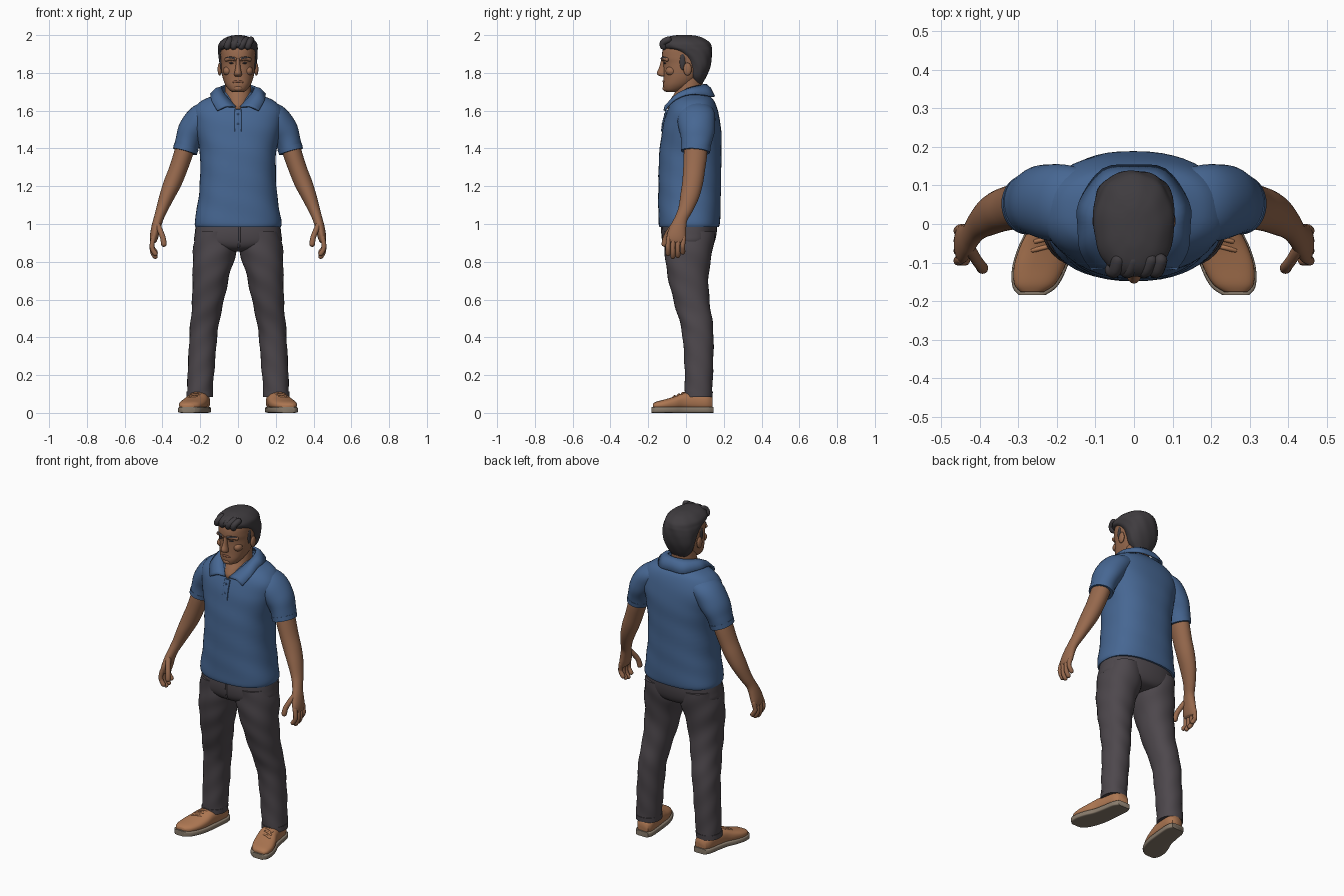
import bpy
import bmesh
from math import sin, cos, pi, copysign
from mathutils import Vector, Matrix

default_cube = bpy.data.objects.get("Cube")
if default_cube:
    bpy.data.objects.remove(default_cube, do_unlink=True)


def material(name, colour):
    mat = bpy.data.materials.new(name)
    mat.use_nodes = True
    mat.diffuse_color = (*colour, 1)
    mat.node_tree.nodes["Principled BSDF"].inputs["Base Color"].default_value = (*colour, 1)
    return mat


SKIN = material("tan skin", (0.31, 0.142, 0.075))
LIP = material("lip brown", (0.22, 0.09, 0.05))
HAIR = material("dark hair", (0.05, 0.045, 0.05))
SHIRT = material("blue cotton", (0.062, 0.135, 0.29))
BUTTON = material("navy button", (0.035, 0.075, 0.17))
TROUSER = material("charcoal cloth", (0.075, 0.064, 0.073))
LEATHER = material("tan leather", (0.42, 0.185, 0.085))
SOLE = material("grey rubber", (0.25, 0.2, 0.15))

X, Y, Z = Vector((1, 0, 0)), Vector((0, 1, 0)), Vector((0, 0, 1))


def finish(name, bm, mat, mirror=False):
    """Turn a bmesh into a smooth shaded object, mirrored over x = 0 if asked."""
    bmesh.ops.recalc_face_normals(bm, faces=bm.faces)
    mesh = bpy.data.meshes.new(name)
    bm.to_mesh(mesh)
    bm.free()
    mesh.materials.append(mat)
    obj = bpy.data.objects.new(name, mesh)
    bpy.context.collection.objects.link(obj)
    bpy.ops.object.select_all(action="DESELECT")
    obj.select_set(True)
    bpy.context.view_layer.objects.active = obj
    bpy.ops.object.shade_smooth_by_angle(angle=pi / 3)
    if mirror:
        obj.modifiers.new("mirror", "MIRROR")
    return obj


def smooth_path(rows, steps):
    """Catmull-Rom resampling of rows of numbers."""
    rows = [Vector(r) for r in rows]
    out = []
    for i in range(len(rows) - 1):
        b, c = rows[i], rows[i + 1]
        a, d = rows[max(i - 1, 0)], rows[min(i + 2, len(rows) - 1)]
        for k in range(steps):
            t = k / steps
            out.append(b + (c - a) * (t / 2) + (a * 2 - b * 5 + c * 4 - d) * (t * t / 2)
                       + (b * 3 - a - c * 3 + d) * (t ** 3 / 2))
    return out + [rows[-1]]


def loft(name, rows, mat, axes=None, mirror=False, power=2.0, fold=0.0, waves=3, sides=32, steps=5):
    """Skin rings (x, y, z, radius u, radius v); without axes they follow the path."""
    rings = smooth_path(rows, steps)
    centres = [Vector(r[:3]) for r in rings]
    bm = bmesh.new()
    loops = []
    for i, ring in enumerate(rings):
        if axes:
            u, v = axes
        else:
            t = (centres[min(i + 1, len(rings) - 1)] - centres[max(i - 1, 0)]).normalized()
            side = Y if abs(t.y) < 0.9 else X
            u = side.cross(t).normalized()
            v = t.cross(u)
        loop = []
        for k in range(sides):
            a = 2 * pi * k / sides
            swell = 1 + fold * sin(waves * a + 45 * ring[2])
            cu, cv = (copysign(abs(w) ** (2 / power), w) * swell for w in (cos(a), sin(a)))
            loop.append(bm.verts.new(centres[i] + u * cu * ring[3] + v * cv * ring[4]))
        loops.append(loop)
    for low, high in zip(loops, loops[1:]):
        for k in range(sides):
            n = (k + 1) % sides
            bm.faces.new((low[k], low[n], high[n], high[k]))
    bm.faces.new(loops[0])
    bm.faces.new(loops[-1])
    return finish(name, bm, mat, mirror)


def core(name, rows, mat, **options):
    """Central body part from rows of (height, front y, back y, half width)."""
    rings = [(0, (f + b) / 2, z, w, (b - f) / 2) for z, f, b, w in rows]
    return loft(name, rings, mat, (X, Y), **options)


def tube(name, points, radius, mat, mirror=False):
    rows = [(*p, radius, radius) for p in points]
    tip = [(*points[0], radius / 3, radius / 3)]
    end = [(*points[-1], radius / 3, radius / 3)]
    nudge = (Vector(points[-1]) - Vector(points[-2])).normalized() * radius * 0.7
    end[0] = (*(Vector(points[-1]) + nudge), radius / 3, radius / 3)
    tip[0] = (*(Vector(points[0]) - (Vector(points[1]) - Vector(points[0])).normalized() * radius * 0.7),
              radius / 3, radius / 3)
    return loft(name, tip + rows + end, mat, mirror=mirror, sides=12, steps=4)


def ball(name, centre, radii, mat, mirror=False):
    bm = bmesh.new()
    bmesh.ops.create_uvsphere(bm, u_segments=20, v_segments=12, radius=1,
                              matrix=Matrix.Translation(centre) @ Matrix.Diagonal((*radii, 1)))
    return finish(name, bm, mat, mirror)


# Shirt body, sleeves, placket and buttons
core("shirt_body", [(.985, -.14, .175, .226), (1.01, -.145, .18, .23), (1.1, -.147, .183, .215),
                    (1.2, -.147, .185, .203), (1.35, -.143, .187, .2), (1.45, -.133, .188, .215),
                    (1.53, -.12, .183, .235), (1.6, -.1, .168, .235), (1.65, -.075, .15, .195),
                    (1.68, -.045, .125, .13), (1.7, -.025, .105, .085)],
     SHIRT, power=2.4, fold=.006, sides=48)
loft("sleeve", [(.13, .05, 1.6, .055, .09), (.19, .055, 1.565, .075, .1), (.24, .058, 1.5, .075, .095),
                (.265, .055, 1.44, .067, .082), (.28, .05, 1.385, .063, .075)],
     SHIRT, mirror=True, fold=.012)
loft("sleeve_hem", [(.274, .052, 1.408, .067, .079), (.281, .05, 1.383, .065, .077)],
     SHIRT, mirror=True, steps=1)
loft("placket", [(0, -.1, 1.605, .018, .006), (0, -.117, 1.55, .018, .006), (0, -.127, 1.49, .018, .006)],
     SHIRT, power=6)
for y, z in ((-.113, 1.58), (-.125, 1.53)):
    ball("shirt_button", (0, y, z), (.006, .004, .006), BUTTON)

# Folded collar, open at the front
top_edge = [(0, .105, 1.738), (.06, .085, 1.735), (.085, .03, 1.722), (.083, -.005, 1.708),
            (.07, -.04, 1.685), (.012, -.105, 1.62)]
low_edge = [(0, .15, 1.675), (.08, .14, 1.675), (.14, .055, 1.687), (.143, -.01, 1.68),
            (.138, -.07, 1.65), (.11, -.115, 1.6)]
bm = bmesh.new()
strips = []
for t in (0, .5, 1):
    row = [Vector(a).lerp(Vector(b), t) + Z * .012 * sin(pi * t)
           for a, b in zip(smooth_path(top_edge, 4), smooth_path(low_edge, 4))]
    strips.append([bm.verts.new(p) for p in row])
for up, down in zip(strips, strips[1:]):
    for k in range(len(up) - 1):
        bm.faces.new((up[k], up[k + 1], down[k + 1], down[k]))
collar = finish("collar", bm, SHIRT, mirror=True)
solid = collar.modifiers.new("thickness", "SOLIDIFY")
solid.thickness = .01
solid.offset = 0

# Arms and hands
loft("arm", [(.27, .053, 1.44, .05, .06), (.29, .05, 1.37, .05, .062), (.317, .043, 1.29, .048, .058),
             (.345, .035, 1.22, .047, .055), (.375, .02, 1.15, .04, .05), (.402, -.002, 1.08, .031, .039),
             (.42, -.025, 1.03, .026, .034), (.433, -.04, .985, .025, .042),
             (.443, -.05, .94, .023, .05), (.448, -.055, .91, .018, .047), (.448, -.056, .9, .01, .035)],
     SKIN, mirror=True)
for i in range(4):
    y = -.095 + i * .026
    drop = (0, .015, .01, -.008)[i]
    tube("finger", [(.447, y + .005, .93), (.455, y, .89), (.452, y, .865 - drop), (.436, y, .84 - drop)],
         .0125, SKIN, mirror=True)
tube("thumb", [(.428, -.06, 1.0), (.41, -.09, .96), (.397, -.108, .925), (.392, -.115, .89)],
     .0145, SKIN, mirror=True)

# Trousers
core("trouser_hips", [(1.01, -.125, .165, .22), (.95, -.128, .162, .229), (.9, -.12, .15, .226),
                      (.87, -.1, .13, .15), (.855, -.06, .09, .06)], TROUSER, power=2.3)
loft("trouser_leg", [(.116, .02, .96, .105, .135), (.122, .014, .86, .116, .127), (.14, .01, .75, .1, .112),
                     (.152, .02, .65, .09, .1), (.165, .038, .55, .08, .092), (.177, .056, .47, .076, .086),
                     (.184, .064, .4, .073, .082), (.194, .068, .25, .071, .076),
                     (.201, .067, .13, .068, .073), (.203, .066, .085, .068, .072)],
     TROUSER, (X, Y), mirror=True, fold=.02, power=2.2)
loft("trouser_cuff", [(.202, .067, .112, .07, .075), (.203, .066, .083, .07, .074)],
     TROUSER, (X, Y), mirror=True, steps=1, power=2.2)
tube("fly_seam", [(.008, -.126, .98), (.008, -.122, .92), (.004, -.108, .88)], .006, TROUSER)

# Shoes with flat soles and laces
foot = [(.195, .14, .05, .035, .035), (.198, .11, .057, .05, .047), (.205, .05, .06, .054, .05),
        (.215, -.01, .06, .058, .047), (.23, -.06, .05, .066, .037), (.245, -.11, .043, .066, .029),
        (.257, -.155, .038, .053, .022), (.264, -.176, .035, .03, .014)]
loft("shoe_upper", foot, LEATHER, (X, Z), mirror=True, power=2.5)
loft("shoe_sole", [(x, y * 1.045, .016, w + .005, .016) for x, y, z, w, h in foot],
     SOLE, (X, Z), mirror=True, power=6)
for x, y, z in ((.217, -.015, .106), (.223, -.037, .098), (.23, -.06, .088)):
    tube("lace", [(x - .032, y + .008, z - .009), (x, y, z), (x + .032, y - .008, z - .009)],
         .006, LEATHER, mirror=True)

# Neck, head and face
core("neck", [(1.59, -.09, .07, .05), (1.625, -.099, .08, .058), (1.66, -.082, .085, .066),
              (1.7, -.058, .087, .07), (1.78, -.035, .09, .068)], SKIN)
core("head", [(1.698, -.1, -.05, .025), (1.708, -.115, -.02, .045), (1.735, -.121, .03, .066),
              (1.77, -.119, .07, .08), (1.81, -.119, .1, .088), (1.85, -.12, .115, .091),
              (1.885, -.128, .12, .092), (1.94, -.115, .115, .088), (1.98, -.06, .08, .05)],
     SKIN, power=2.2)
core("nose", [(1.875, -.13, -.1, .01), (1.83, -.142, -.1, .013), (1.802, -.154, -.1, .019),
              (1.788, -.148, -.1, .02), (1.78, -.13, -.1, .012)], SKIN)
tube("brow_ridge", [(.014, -.123, 1.873), (.04, -.116, 1.876), (.064, -.1, 1.87)], .01, SKIN, mirror=True)
tube("eyebrow", [(.018, -.129, 1.876), (.04, -.122, 1.881), (.062, -.105, 1.876)], .0055, HAIR, mirror=True)
ball("eye", (.034, -.111, 1.852), (.014, .008, .005), HAIR, mirror=True)
ball("cheek", (.055, -.078, 1.81), (.025, .03, .025), SKIN, mirror=True)
tube("lips", [(-.024, -.113, 1.752), (0, -.119, 1.755), (.024, -.113, 1.752)], .006, LIP)
ball("chin", (0, -.108, 1.718), (.026, .016, .016), SKIN)
ball("ear", (.097, .008, 1.82), (.011, .022, .034), SKIN, mirror=True)

# Short hair swept up at the front
core("hair", [(1.745, .04, .088, .05), (1.78, .015, .108, .08), (1.83, .005, .128, .096),
              (1.88, -.03, .137, .102), (1.915, -.08, .138, .105), (1.935, -.128, .136, .105),
              (1.96, -.137, .125, .098), (1.985, -.112, .09, .07), (1.997, -.07, .05, .035),
              (2.0, -.04, .02, .01)], HAIR, power=2.15, fold=.012, waves=9, sides=64)
ball("sideburn", (.087, -.018, 1.86), (.01, .016, .045), HAIR, mirror=True)
for x, tilt in ((-.06, .02), (-.025, .025), (.015, .03), (.05, .02)):
    tube("hair_lock", [(x, -.118, 1.935), (x + tilt / 2, -.122, 1.96), (x + tilt, -.09, 1.977)],
         .017, HAIR)
